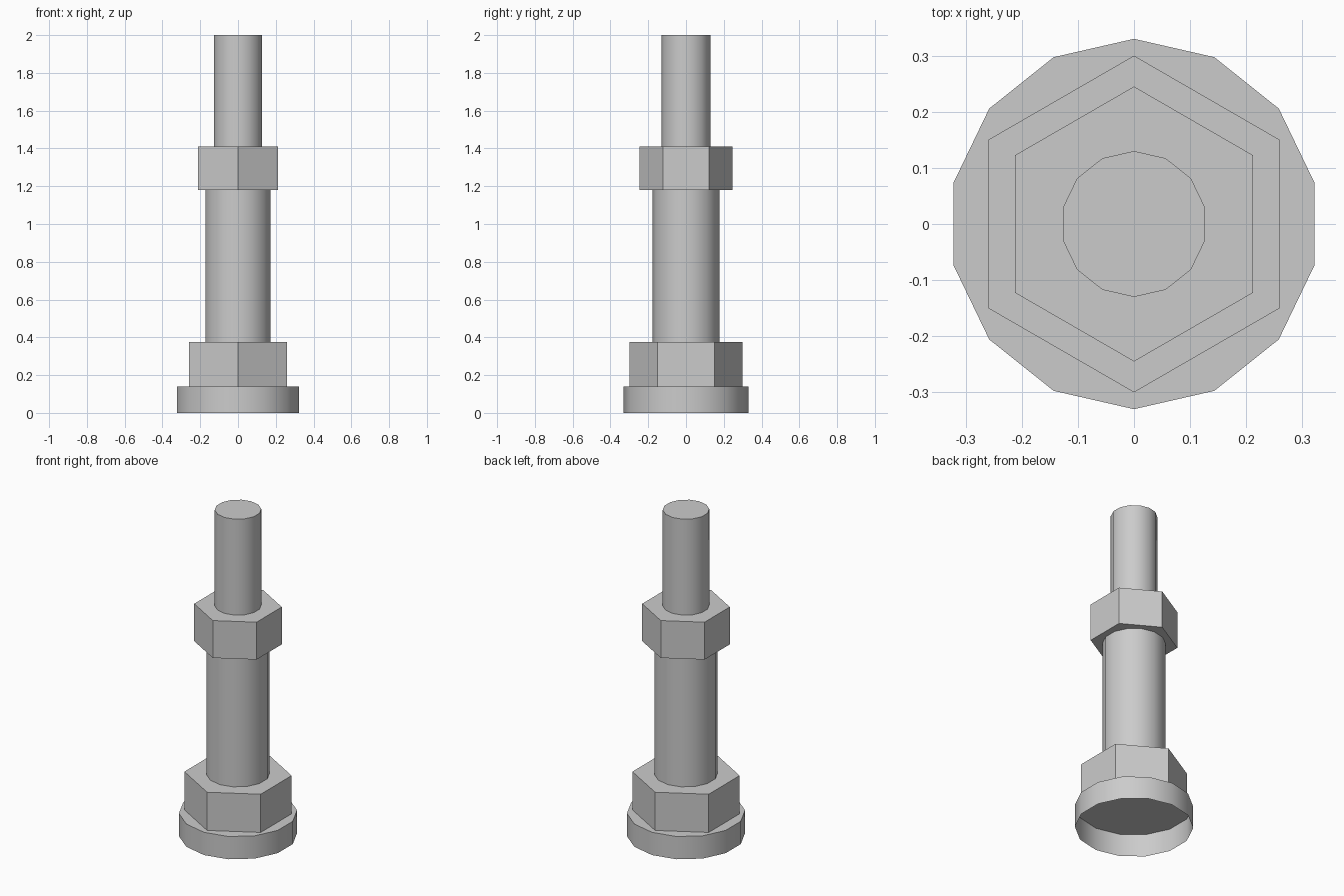
import bpy
import bmesh
from math import pi, sin, cos, radians

cube = bpy.data.objects.get("Cube")
if cube:
    bpy.data.objects.remove(cube, do_unlink=True)

# One plain grey metal
GREY = (0.6, 0.6, 0.6, 1.0)
metal = bpy.data.materials.new("grey metal")
metal.use_nodes = True
metal.diffuse_color = GREY
metal.node_tree.nodes["Principled BSDF"].inputs["Base Color"].default_value = GREY


def prism(name, sides, radius, bottom, top, cap_bottom=False, cap_top=True):
    """Upright regular prism with a corner pointing to the back."""
    bm = bmesh.new()
    angles = [pi / 2 + 2 * pi * i / sides for i in range(sides)]
    low, high = [[bm.verts.new((radius * cos(a), radius * sin(a), z)) for a in angles]
                 for z in (bottom, top)]
    for i in range(sides):
        j = (i + 1) % sides
        bm.faces.new((low[i], low[j], high[j], high[i]))
    if cap_top:
        bm.faces.new(high)
    if cap_bottom:
        bm.faces.new(low[::-1])
    mesh = bpy.data.meshes.new(name)
    bm.to_mesh(mesh)
    bm.free()
    mesh.materials.append(metal)
    obj = bpy.data.objects.new(name, mesh)
    bpy.context.collection.objects.link(obj)
    bpy.ops.object.select_all(action='DESELECT')
    obj.select_set(True)
    bpy.context.view_layer.objects.active = obj
    bpy.ops.object.shade_smooth_by_angle(angle=radians(30))
    return obj


ROUND, HEX = 14, 6

# Cup-shaped foot, open underneath
prism("base_flange", ROUND, 0.33, 0.0, 0.14)
# Large nut sitting on the foot
prism("lower_nut", HEX, 0.3, 0.14, 0.375)
# Thick sleeve between the nuts
prism("sleeve", ROUND, 0.177, 0.375, 1.18, cap_top=False)
# Small nut, its underside overhanging the sleeve
prism("upper_nut", HEX, 0.245, 1.18, 1.41, cap_bottom=True)
# Thin rod at the top
prism("rod", ROUND, 0.13, 1.41, 2.0)
